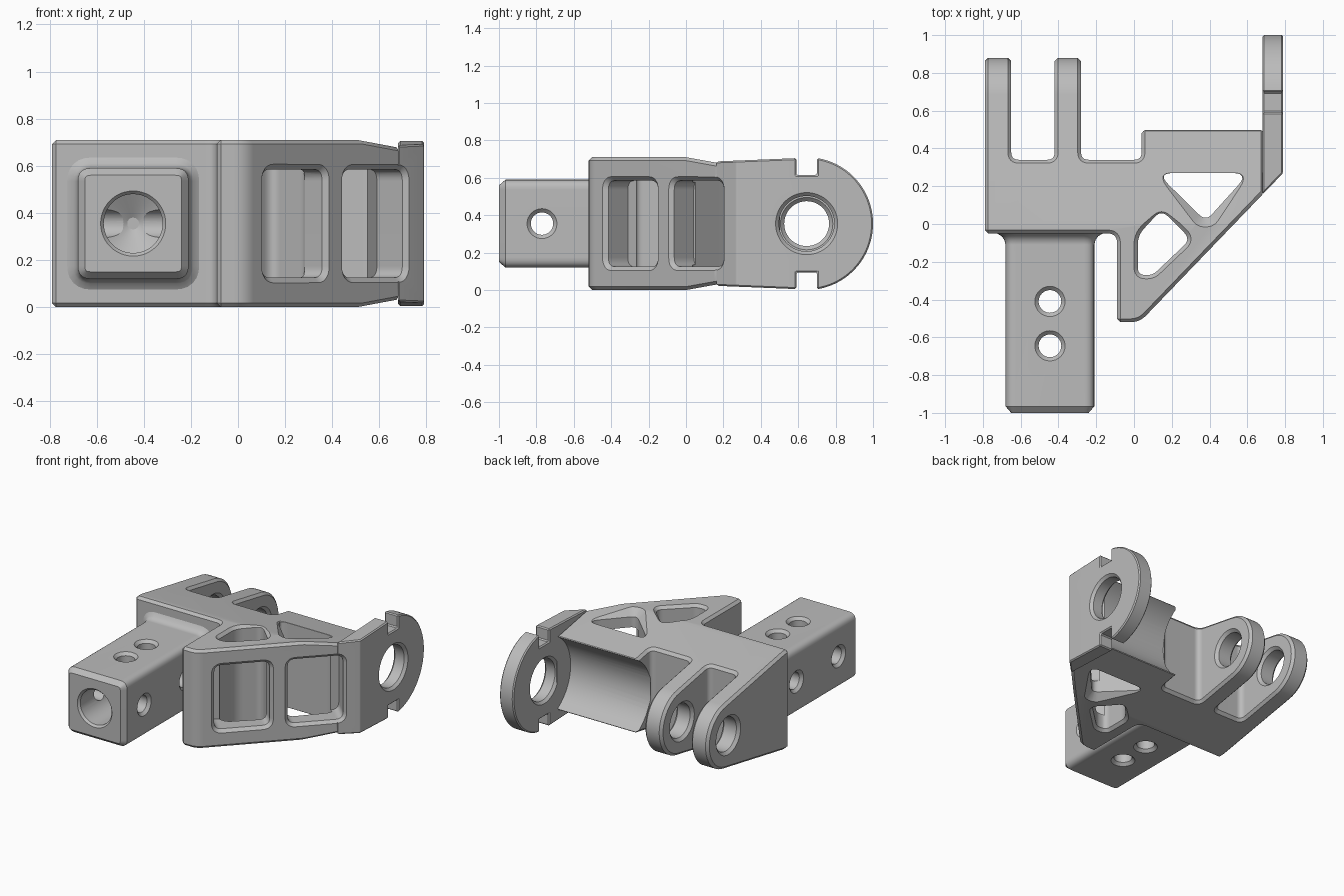
import bpy, bmesh
from math import sin, cos, radians, tau, acos, atan2, hypot
from mathutils import Vector

if "Cube" in bpy.data.objects:
    bpy.data.objects.remove(bpy.data.objects["Cube"])

H = 0.71             # overall height
MID = H / 2          # height of the pin and shank axes
PIN = 0.645          # y of the pin axis
SLANT = radians(46)  # direction of the slanted face

metal = bpy.data.materials.new("grey_metal")
metal.use_nodes = True
GREY = (0.5, 0.5, 0.5, 1)
metal.diffuse_color = GREY
metal.node_tree.nodes["Principled BSDF"].inputs["Base Color"].default_value = GREY


# Sketch planes: (a, b) lie in the plane, h runs along its normal
def on_xy(a, b, h): return Vector((a, b, h))
def on_yz(a, b, h): return Vector((h, a, b))
def on_xz(a, b, h): return Vector((a, h, b))
def on_slant(a, b, h):
    return Vector((a * cos(SLANT) + h * sin(SLANT),
                   -0.548 + a * sin(SLANT) - h * cos(SLANT), b))


def rounded(points, default=0.0, steps=6):
    """Polygon with softened corners; a third value sets one corner's size."""
    out = []
    for i, p in enumerate(points):
        size = p[2] if len(p) > 2 else default
        c = Vector(p[:2])
        if size == 0:
            out.append(c)
            continue
        start = c + (Vector(points[i - 1][:2]) - c).normalized() * size
        end = c + (Vector(points[(i + 1) % len(points)][:2]) - c).normalized() * size
        for k in range(steps + 1):
            t = k / steps
            out.append(start * (1 - t) ** 2 + c * 2 * t * (1 - t) + end * t * t)
    return out


def arc(cx, cy, r, a0, a1, n):
    angles = [a0 + (a1 - a0) * k / n for k in range(n + 1)]
    return [(cx + r * cos(a), cy + r * sin(a)) for a in angles]


def circle(cx, cy, r, n=48):
    return [Vector(p) for p in arc(cx, cy, r, 0, tau, n)[:-1]]


def box(a0, a1, b0, b1, r):
    return rounded([(a0, b0), (a1, b0), (a1, b1), (a0, b1)], r)


def loft(name, outline, levels, plane):
    """Sweep an outline through (height, outward offset) levels."""
    pts = [Vector(p[:2]) for p in outline]
    n = len(pts)
    area = sum(pts[i - 1].cross(pts[i]) for i in range(n))
    side = 1 if area > 0 else -1
    normals = []
    for i in range(n):
        d = (pts[(i + 1) % n] - pts[i - 1]).normalized()
        normals.append(Vector((d.y, -d.x)) * side)
    bm = bmesh.new()
    rings = [[bm.verts.new(plane(*(p + q * off), h)) for p, q in zip(pts, normals)]
             for h, off in levels]
    for low, high in zip(rings, rings[1:]):
        for i in range(n):
            bm.faces.new((low[i - 1], low[i], high[i], high[i - 1]))
    bm.faces.new(rings[0][::-1])
    bm.faces.new(rings[-1])
    bm.normal_update()
    # All faces wind the same way, so one signed volume settles the direction
    if bm.calc_volume(signed=True) < 0:
        bmesh.ops.reverse_faces(bm, faces=bm.faces[:])
    mesh = bpy.data.meshes.new(name)
    bm.to_mesh(mesh)
    bm.free()
    mesh.materials.append(metal)
    ob = bpy.data.objects.new(name, mesh)
    bpy.context.collection.objects.link(ob)
    return ob


def opening(outline, f0, f1, plane, ch=0.02, e=0.02):
    """Cutter through both faces f0 and f1, chamfered at each."""
    levels = [(f0 - e, ch + e), (f0 + ch, 0), (f1 - ch, 0), (f1 + e, ch + e)]
    return loft("cutter", outline, levels, plane)


def boolean(ob, other, operation):
    m = ob.modifiers.new(operation.lower(), 'BOOLEAN')
    m.operation, m.solver, m.object = operation, 'EXACT', other
    m.use_self = True
    other.hide_render = True


def finish(ob, shape=None, bevel=0.0, cuts=()):
    """Intersect, chamfer, cut, then bake the result and shade it."""
    if shape:
        boolean(ob, shape, 'INTERSECT')
    if bevel:
        m = ob.modifiers.new("chamfer", 'BEVEL')
        m.width, m.segments, m.limit_method = bevel, 1, 'ANGLE'
        m.angle_limit = radians(30)
        m.use_clamp_overlap = False
    for c in cuts:
        boolean(ob, c, 'DIFFERENCE')
    deps = bpy.context.evaluated_depsgraph_get()
    mesh = bpy.data.meshes.new_from_object(ob.evaluated_get(deps))
    ob.modifiers.clear()
    ob.data = mesh
    mesh.materials.clear()
    mesh.materials.append(metal)
    mesh.polygons.foreach_set("material_index", [0] * len(mesh.polygons))
    bpy.ops.object.select_all(action='DESELECT')
    ob.select_set(True)
    bpy.context.view_layer.objects.active = ob
    bpy.ops.object.shade_smooth_by_angle(angle=radians(25))
    m = ob.modifiers.new("weighted_normals", 'WEIGHTED_NORMAL')
    m.keep_sharp = True


# Window cutters through the slanted face, shared by body and ring plate
windows = []
for a0, a1 in ((0.165, 0.535), (0.655, 1.025)):
    windows.append(loft("cutter", box(a0, a1, 0.125, H - 0.125, 0.05),
                        [(-0.17, 0), (-0.02, 0), (0.04, 0.06)], on_slant))

# Body: plan outline with fork lugs, limited by a tapering side profile
plan = rounded([(-0.79, -0.05), (-0.09, -0.05, 0.05), (-0.09, -0.52), (0.03, -0.52, 0.05),
                (0.69, 0.166), (0.69, 0.51), (0.04, 0.51), (0.04, 0.34, 0.04),
                (-0.28, 0.34, 0.04), (-0.28, 1), (-0.42, 1), (-0.42, 0.34, 0.04),
                (-0.65, 0.34, 0.04), (-0.65, 1), (-0.79, 1)])
body = loft("body", plan, [(-0.1, 0), (H + 0.1, 0)], on_xy)
LUG = 0.235
tangent = atan2(MID, -PIN) - acos(LUG / hypot(PIN, MID))
profile = [(0, 0), (-0.6, 0), (-0.6, H), (0, H)] + arc(PIN, MID, LUG, tangent, -tangent, 28)
side = loft("cutter", profile, [(-1, 0), (1, 0)], on_yz)

# Scooped back wall, lug holes and two lightening holes
scoop = loft("cutter", circle(PIN, MID, 0.3, 64), [(0.035, 0), (0.68, 0)], on_yz)
lug_holes = [opening(circle(PIN, MID, 0.12), x, x + 0.14, on_yz) for x in (-0.79, -0.42)]
corner_hole = opening(rounded([(0.02, -0.27, 0.04), (0.1, -0.27, 0.03), (0.3, -0.08, 0.05),
                               (0.145, 0.075, 0.05), (0.02, -0.06, 0.05)]), 0, H, on_xy)
triangle_hole = opening(rounded([(0.12, 0.27, 0.09), (0.38, 0.015, 0.05), (0.61, 0.27, 0.09)]),
                        0.03, H - 0.03, on_xy, e=0.04)
body_cuts = [scoop, *lug_holes, corner_hole, triangle_hole, *windows]
finish(body, side, 0.018, body_cuts)

# Ring plate: notched disc with a tail running into the slanted face
a = acos(0.055 / 0.355)
ring = arc(PIN, MID, 0.355, a, -a, 56)
tail = [(0.59, 0.005), (0.1, 0.025)]
notch = [(0.7, 0.095), (0.59, 0.095)]
lower = notch + tail
upper = [(y, H - z) for y, z in reversed(lower)]
ring_plate = loft("ring_plate", ring + lower + upper, [(0.5, 0), (1, 0)], on_yz)
plate_plan = loft("cutter", [(0.68, 0.156), (0.79, 0.27), (0.79, 1.1), (0.68, 1.1)],
                  [(-0.1, 0), (H + 0.1, 0)], on_xy)
ring_hole = opening(circle(PIN, MID, 0.148, 64), 0.68, 0.79, on_yz, 0.018)
finish(ring_plate, plate_plan, 0.008, [ring_hole, windows[1]])

# Shank: square bar with a chamfered end and a flared root
SX = -0.445
levels = [(-1, -0.03), (-0.965, 0), (-0.11, 0), (-0.085, 0.006), (-0.065, 0.02),
          (-0.05, 0.045), (0, 0.045)]
shank = loft("shank", box(SX - 0.235, SX + 0.235, MID - 0.235, MID + 0.235, 0.055),
             levels, on_xz)
bore = loft("cutter", circle(SX, MID, 0.125),
            [(-1.03, 0.04), (-0.985, 0), (-0.28, 0), (-0.22, -0.1)], on_xz)
top_holes = [opening(circle(SX, y, 0.06, 32), MID - 0.235, MID + 0.235, on_xy)
             for y in (-0.41, -0.645)]
side_holes = [opening(circle(y, MID, 0.06, 32), SX - 0.235, SX + 0.235, on_yz)
              for y in (-0.29, -0.77)]
shank_cuts = [bore, *top_holes, *side_holes]
finish(shank, cuts=shank_cuts)

# Remove the helpers
for helper in {side, plate_plan, ring_hole, *body_cuts, *shank_cuts}:
    bpy.data.objects.remove(helper)
